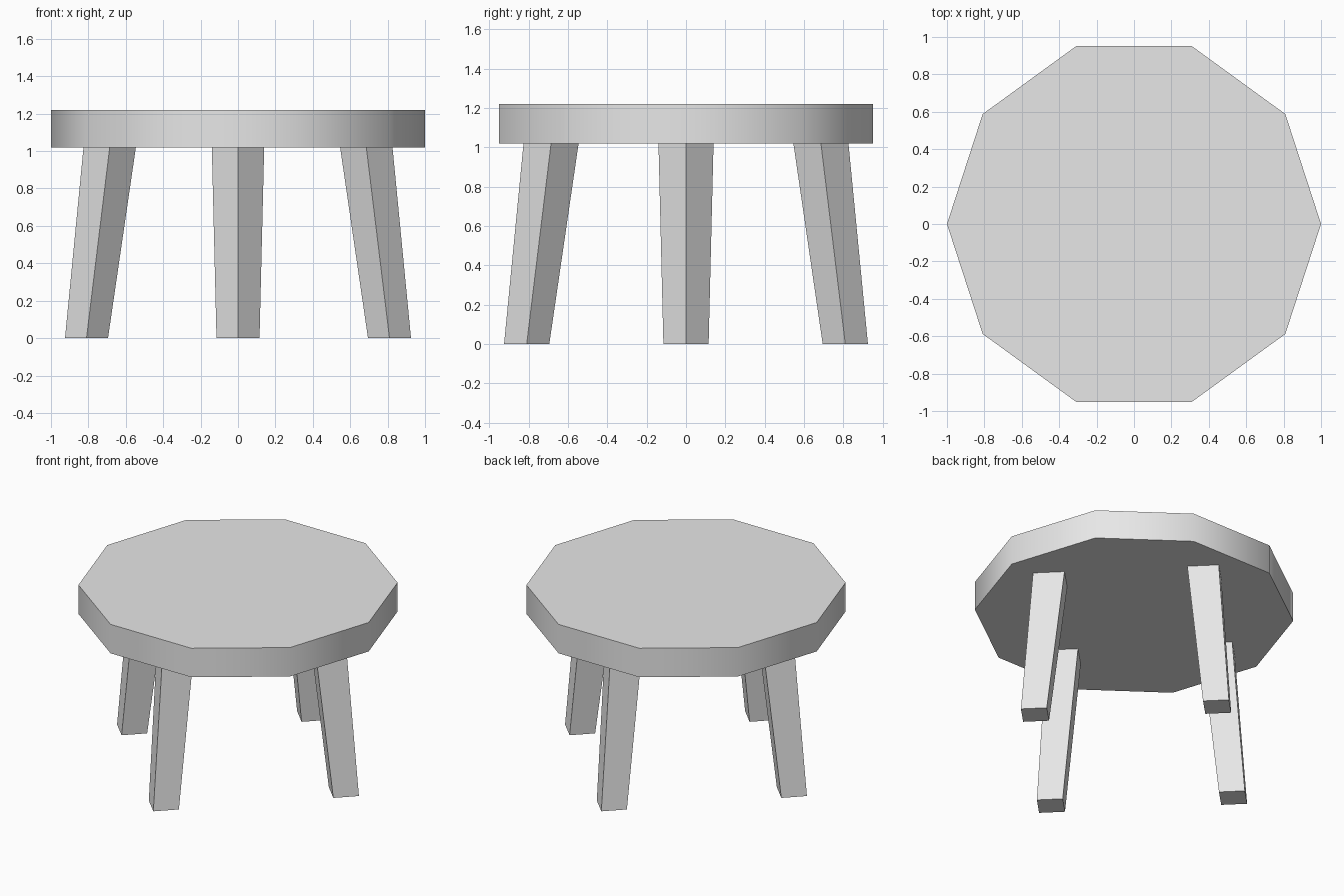
import bpy
import bmesh
import math
from mathutils import Vector

cube = bpy.data.objects.get("Cube")
if cube:
    bpy.data.objects.remove(cube, do_unlink=True)

HEIGHT = 1.22
UNDERSIDE = 1.02

grey = bpy.data.materials.new("light grey")
grey.use_nodes = True
grey.diffuse_color = (0.8, 0.8, 0.8, 1)
grey.node_tree.nodes["Principled BSDF"].inputs["Base Color"].default_value = (0.8, 0.8, 0.8, 1)


def prism(name, sides, bottom, top, bottom_radius, top_radius):
    """Loft a regular polygon from the bottom centre to the top centre."""
    bm = bmesh.new()
    rings = []
    for centre, radius in ((bottom, bottom_radius), (top, top_radius)):
        ring = []
        for i in range(sides):
            a = math.tau * i / sides
            ring.append(bm.verts.new(Vector(centre) + radius * Vector((math.cos(a), math.sin(a), 0))))
        rings.append(ring)
    low, high = rings
    bm.faces.new(low[::-1])
    bm.faces.new(high)
    for i in range(sides):
        j = (i + 1) % sides
        bm.faces.new((low[i], low[j], high[j], high[i]))
    mesh = bpy.data.meshes.new(name)
    bm.to_mesh(mesh)
    bm.free()
    mesh.materials.append(grey)
    obj = bpy.data.objects.new(name, mesh)
    bpy.context.collection.objects.link(obj)
    return obj


# Ten-sided seat with a softly shaded rim
seat = prism("seat", 10, (0, 0, UNDERSIDE), (0, 0, HEIGHT), 1, 1)
bpy.ops.object.select_all(action="DESELECT")
seat.select_set(True)
bpy.context.view_layer.objects.active = seat
bpy.ops.object.shade_smooth_by_angle(angle=math.radians(40))

# Four splayed square legs, turned corner-outward
for side, x, y in (("left", 1, 0), ("back", 0, 1), ("right", -1, 0), ("front", 0, -1)):
    prism(side + "_leg", 4,
          (0.81 * x, 0.81 * y, 0),
          (0.686 * x, 0.686 * y, UNDERSIDE),
          0.115, 0.14)
